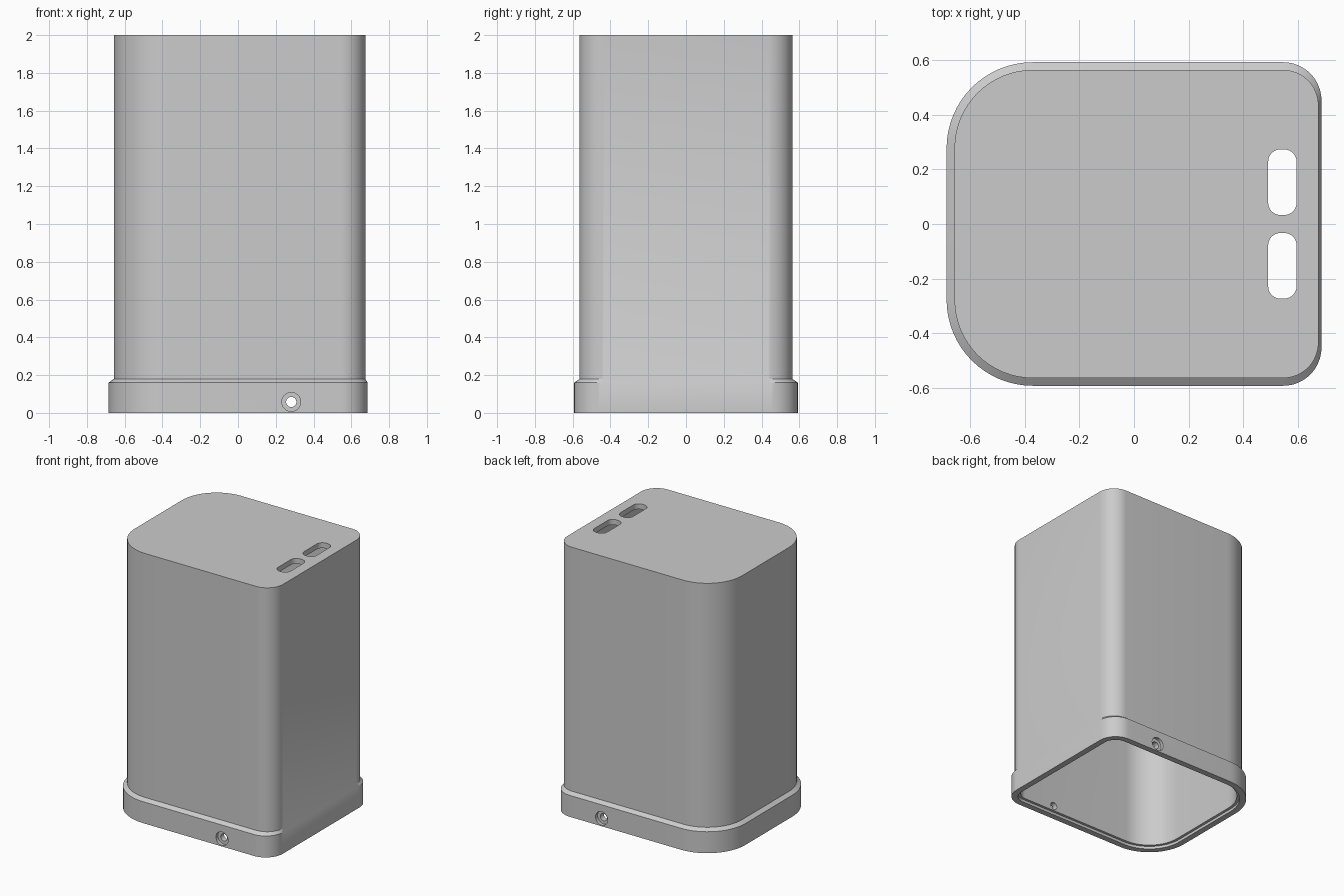
import bpy, bmesh, math
from mathutils import Matrix

cube = bpy.data.objects.get("Cube")
if cube:
    bpy.data.objects.remove(cube, do_unlink=True)

grey = bpy.data.materials.new("plain grey")
grey.use_nodes = True
colour = (0.6, 0.6, 0.6, 1)
grey.diffuse_color = colour
grey.node_tree.nodes["Principled BSDF"].inputs["Base Color"].default_value = colour


def outline(left, right, half_y, r_left, r_right, z, steps=16):
    """Rounded rectangle with its own corner radius at each end."""
    corners = [(right - r_right, half_y - r_right, r_right, 0),
               (left + r_left, half_y - r_left, r_left, 1),
               (left + r_left, r_left - half_y, r_left, 2),
               (right - r_right, r_right - half_y, r_right, 3)]
    points = []
    for cx, cy, r, quarter in corners:
        for i in range(steps + 1):
            a = (quarter + i / steps) * math.pi / 2
            points.append((cx + r * math.cos(a), cy + r * math.sin(a), z))
    return points


def loft(name, sections):
    """Closed solid skinned through a stack of outlines."""
    bm = bmesh.new()
    rings = [[bm.verts.new(p) for p in s] for s in sections]
    n = len(rings[0])
    for a, b in zip(rings, rings[1:]):
        for i in range(n):
            j = (i + 1) % n
            bm.faces.new((a[i], a[j], b[j], b[i]))
    bm.faces.new(rings[0])
    bm.faces.new(rings[-1])
    bmesh.ops.recalc_face_normals(bm, faces=bm.faces)
    return finish(name, bm)


def finish(name, bm):
    mesh = bpy.data.meshes.new(name)
    bm.to_mesh(mesh)
    bm.free()
    mesh.materials.append(grey)
    obj = bpy.data.objects.new(name, mesh)
    bpy.context.collection.objects.link(obj)
    return obj


def drill(name, x, z, radius, y0, y1):
    """Cylinder along y, used as a cutter."""
    bm = bmesh.new()
    place = Matrix.Translation((x, (y0 + y1) / 2, z)) @ Matrix.Rotation(math.pi / 2, 4, "X")
    bmesh.ops.create_cone(bm, cap_ends=True, segments=40, radius1=radius,
                          radius2=radius, depth=abs(y1 - y0), matrix=place)
    return finish(name, bm)


# Hollow housing, from the inner ceiling down to the rim and up the outside
collar = (-0.686, 0.686, 0.592, 0.315, 0.14)
body = (-0.657, 0.675, 0.564, 0.287, 0.13)
cavity = (-0.621, 0.628, 0.528, 0.25, 0.085)
recess = (-0.641, 0.641, 0.547, 0.27, 0.095)
housing = loft("housing", [
    outline(*cavity, 1.96), outline(*cavity, 0.02),
    outline(*recess, 0.02), outline(*recess, 0),
    outline(*collar, 0), outline(*collar, 0.16),
    outline(*body, 0.18), outline(*body, 2)])

# Cutters for top slots and counterbored screw holes in the collar
cutters = []
for side in (-1, 1):
    slot = loft("slot_cutter", [outline(-0.052, 0.052, 0.12, 0.045, 0.045, z, 8)
                                for z in (1.9, 2.1)])
    slot.data.transform(Matrix.Translation((0.543, side * 0.153, 0)))
    cutters += [slot,
                drill("counterbore_cutter", 0.282, 0.058, 0.05, side * 0.568, side * 0.7),
                drill("screw_hole_cutter", 0.282, 0.058, 0.027, side * 0.45, side * 0.7)]

bpy.ops.object.select_all(action="DESELECT")
housing.select_set(True)
bpy.context.view_layer.objects.active = housing
for cutter in cutters:
    mod = housing.modifiers.new("cut", "BOOLEAN")
    mod.operation = "DIFFERENCE"
    mod.solver = "EXACT"
    mod.object = cutter
    bpy.ops.object.modifier_apply(modifier=mod.name)
    bpy.data.objects.remove(cutter, do_unlink=True)

bpy.ops.object.shade_smooth_by_angle(angle=math.radians(30))
